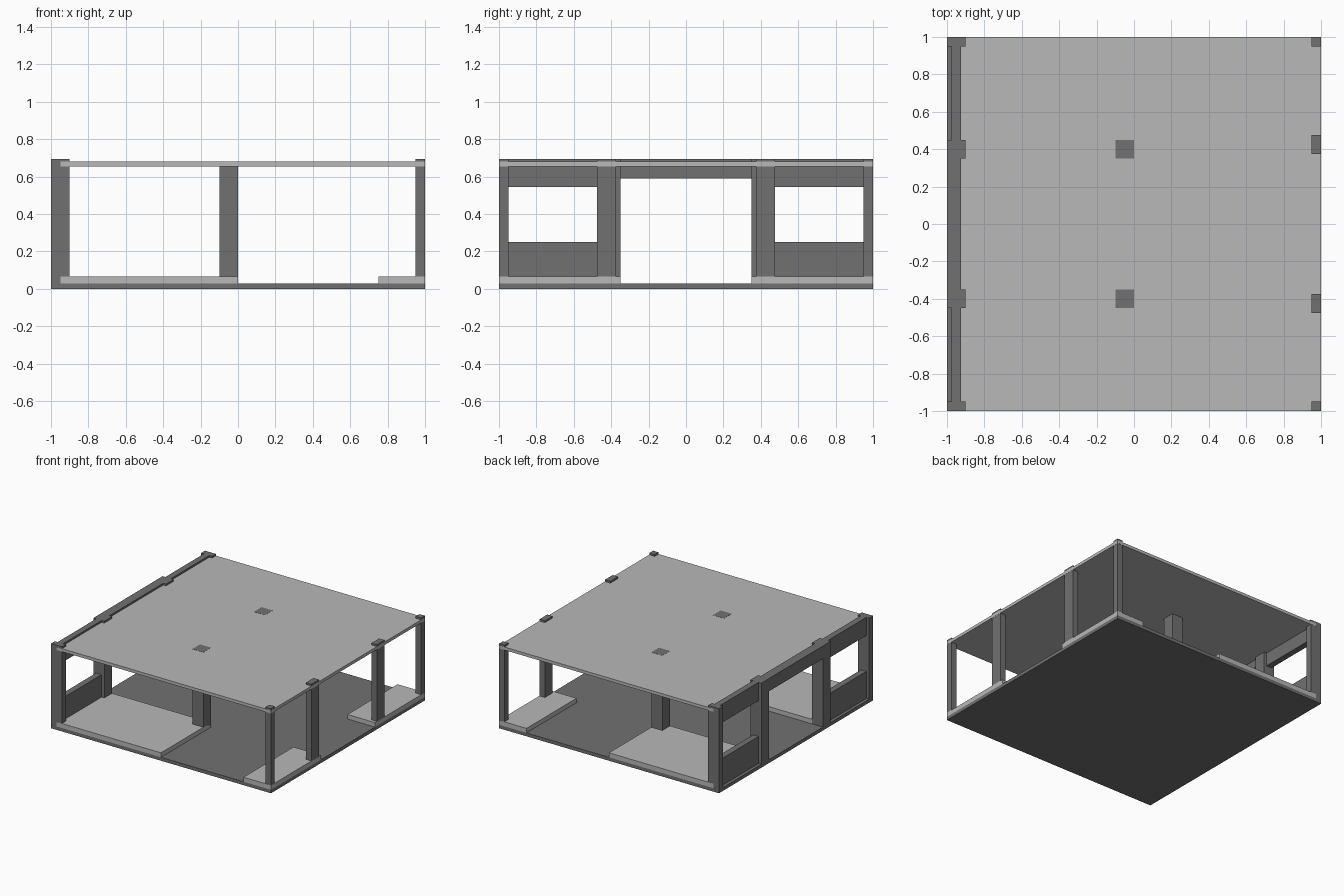
import bpy

cube = bpy.data.objects.get("Cube")
if cube:
    bpy.data.objects.remove(cube, do_unlink=True)


def make_material(name, value):
    mat = bpy.data.materials.new(name)
    mat.use_nodes = True
    colour = (value, value, value, 1)
    mat.diffuse_color = colour
    mat.node_tree.nodes["Principled BSDF"].inputs["Base Color"].default_value = colour
    return mat


DARK = make_material("dark grey", 0.165)
LIGHT = make_material("light grey", 0.48)


def box(name, mat, x, y, z):
    """Box spanning the given (low, high) ranges."""
    lows, highs = zip(x, y, z)
    bpy.ops.mesh.primitive_cube_add(size=1)
    obj = bpy.context.object
    obj.name = name
    centre = [(a + b) / 2 for a, b in zip(lows, highs)]
    size = [b - a for a, b in zip(lows, highs)]
    for v in obj.data.vertices:
        v.co = [c + s * n for c, s, n in zip(centre, size, v.co)]
    obj.data.materials.append(mat)


FLOOR, ROOF_LOW, ROOF_TOP, TOP = 0.028, 0.655, 0.68, 0.695
EDGE = 0.999  # posts sit a hair behind the slab edges

# Base and roof
box("base_slab", DARK, (-1, 1), (-1, 1), (0, FLOOR))
box("roof_slab", LIGHT, (-0.95, 1), (-1, 1), (ROOF_LOW, ROOF_TOP))

# Parts repeated at the front and back
for side, label in ((-1, "front"), (1, "back")):
    def span(near, far):
        return tuple(sorted((side * near, side * far)))

    # Raised floors
    box(label + "_wide_platform", LIGHT, (-0.95, 0), span(0.35, 1), (FLOOR, 0.065))
    box(label + "_narrow_platform", LIGHT, (0.75, 1), span(0.35, 1), (FLOOR, 0.065))

    # Posts
    full = (FLOOR, TOP)
    box(label + "_right_corner_post", DARK, (-1, -0.9), span(0.95, EDGE), full)
    box(label + "_door_post", DARK, (-1, -0.9), span(0.35, 0.45), full)
    box(label + "_left_corner_post", DARK, (0.95, EDGE), span(0.95, EDGE), full)
    box(label + "_left_post", DARK, (0.95, EDGE), span(0.375, 0.475), full)
    box(label + "_centre_post", DARK, (-0.1, 0), span(0.35, 0.45), (FLOOR, ROOF_TOP + 0.001))

    # Window wall
    wall = (-0.975, -0.925)
    box(label + "_window_sill_wall", DARK, wall, span(0.45, 0.95), (FLOOR, 0.25))
    box(label + "_window_lintel", DARK, wall, span(0.45, 0.95), (0.545, TOP))

# Beam over the wide opening
box("door_lintel", DARK, (-1, -0.925), (-0.35, 0.35), (0.59, TOP))
